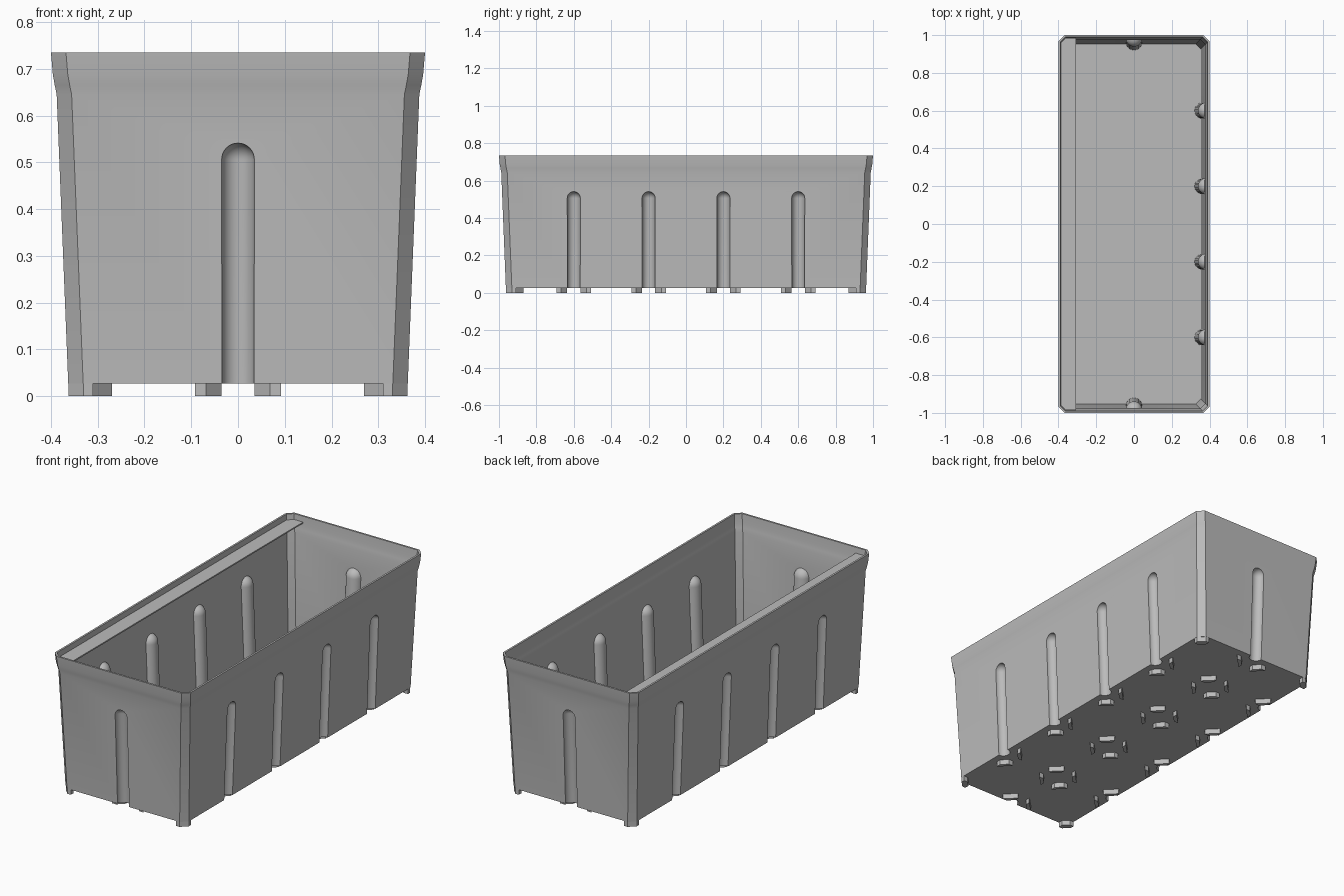
import bpy, bmesh
from mathutils import Vector

if "Cube" in bpy.data.objects:
    bpy.data.objects.remove(bpy.data.objects["Cube"], do_unlink=True)

grey = bpy.data.materials.new("light_grey_plastic")
grey.use_nodes = True
colour = (0.5, 0.5, 0.5, 1)
grey.diffuse_color = colour
grey.node_tree.nodes["Principled BSDF"].inputs["Base Color"].default_value = colour

BASE, SLOPE, LONG = 0.362, 0.04, 0.6   # half width at ground, wall lean, extra half length
UNDER, FLOOR = 0.027, 0.036


def make_object(name, bm):
    bmesh.ops.recalc_face_normals(bm, faces=bm.faces)
    mesh = bpy.data.meshes.new(name)
    bm.to_mesh(mesh)
    bm.free()
    mesh.materials.append(grey)
    obj = bpy.data.objects.new(name, mesh)
    bpy.context.collection.objects.link(obj)
    return obj


def loft(name, rings, chamfer):
    """Stack of corner-cut rectangles given as (height, half width)."""
    bm = bmesh.new()
    previous = None
    for z, h in rings:
        k, c = h + LONG, chamfer
        outline = [(h, k - c), (h - c, k), (c - h, k), (-h, k - c),
                   (-h, c - k), (c - h, -k), (h - c, -k), (h, c - k)]
        ring = [bm.verts.new((x, y, z)) for x, y in outline]
        if previous:
            for i in range(8):
                j = (i + 1) % 8
                bm.faces.new((previous[i], previous[j], ring[j], ring[i]))
        else:
            bm.faces.new(ring)
        previous = ring
    bm.faces.new(previous)
    return make_object(name, bm)


# Groove positions: point on the wall at ground level and outward direction
grooves = [(Vector((s * BASE, y, 0)), Vector((s, 0, 0)))
           for s in (-1, 1) for y in (-0.6, -0.2, 0.2, 0.6)]
grooves += [(Vector((0, s * (BASE + LONG), 0)), Vector((0, s, 0))) for s in (-1, 1)]


def capsules(name, radius):
    """Round-topped rods leaning with the walls."""
    bm = bmesh.new()
    for foot, out in grooves:
        made = bmesh.ops.create_uvsphere(bm, u_segments=32, v_segments=16, radius=radius)
        for v in made["verts"]:
            if v.co.z < -0.0001:
                v.co.z -= 0.6
            v.co.z += 0.506
            v.co += foot + out * SLOPE * v.co.z
    return make_object(name, bm)


def cut(target, cutter):
    mod = target.modifiers.new("cut", "BOOLEAN")
    mod.operation = "DIFFERENCE"
    mod.solver = "EXACT"
    mod.object = cutter
    bpy.ops.object.select_all(action="DESELECT")
    bpy.context.view_layer.objects.active = target
    target.select_set(True)
    bpy.ops.object.modifier_apply(modifier=mod.name)
    bpy.data.objects.remove(cutter, do_unlink=True)


def wall(z):
    return BASE + SLOPE * z


# Thin-walled box with a flared lip, grooves outside and matching ribs inside
THICK = 0.01
lip = [(0.645, wall(0.645)), (0.665, 0.392), (0.688, 0.396)]
body = loft("planter_box", [(UNDER, wall(UNDER))] + lip + [(0.735, 0.4)], 0.032)
inside = [(FLOOR, wall(FLOOR))] + lip + [(0.782, 0.404)]
cavity = loft("cavity", [(z, h - THICK) for z, h in inside], 0.027)
cut(cavity, capsules("ribs", 0.043))
cut(body, cavity)
cut(body, capsules("groove_cutter", 0.035))
bpy.ops.object.select_all(action="DESELECT")
body.select_set(True)
bpy.context.view_layer.objects.active = body
bpy.ops.object.shade_smooth_by_angle()


def prism(bm, outline, low, high):
    """Upright block from a flat outline."""
    face = bm.faces.new([bm.verts.new((x, y, low)) for x, y in outline])
    moved = bmesh.ops.extrude_face_region(bm, geom=[face])["geom"]
    bmesh.ops.translate(bm, vec=(0, 0, high - low),
                        verts=[g for g in moved if isinstance(g, bmesh.types.BMVert)])


# Split octagonal feet: four pieces in the middle, two along the walls
piece = [(0.035, 0.068), (0.068, 0.035), (0.092, 0.035),
         (0.092, 0.038), (0.038, 0.092), (0.035, 0.092)]
centres = [(Vector((0, y, 0)), None) for y in (-0.6, -0.2, 0.2, 0.6)] + grooves
bm = bmesh.new()
for centre, out in centres:
    for sx in (-1, 1):
        for sy in (-1, 1):
            if out and out.dot(Vector((sx, sy, 0))) > 0:
                continue
            prism(bm, [(centre.x + sx * x, centre.y + sy * y) for x, y in piece], 0, UNDER + 0.002)
make_object("ring_feet", bm)

# Corner feet flush with the cut corners
corner = [(0.052, 0), (0.032, 0), (0, 0.032), (0, 0.052), (0.024, 0.052), (0.052, 0.024)]
bm = bmesh.new()
for sx in (-1, 1):
    for sy in (-1, 1):
        prism(bm, [(sx * (BASE - x), sy * (BASE + LONG - y)) for x, y in corner], 0, UNDER + 0.002)
make_object("corner_feet", bm)

# Flat ledge inside the lip along one long side
bm = bmesh.new()
edge, end = 0.388, 0.986
prism(bm, [(-edge, 0.027 - end), (0.027 - edge, -end), (-0.308, -end),
           (-0.308, end), (0.027 - edge, end), (-edge, end - 0.027)], 0.699, 0.706)
make_object("side_ledge", bm)
